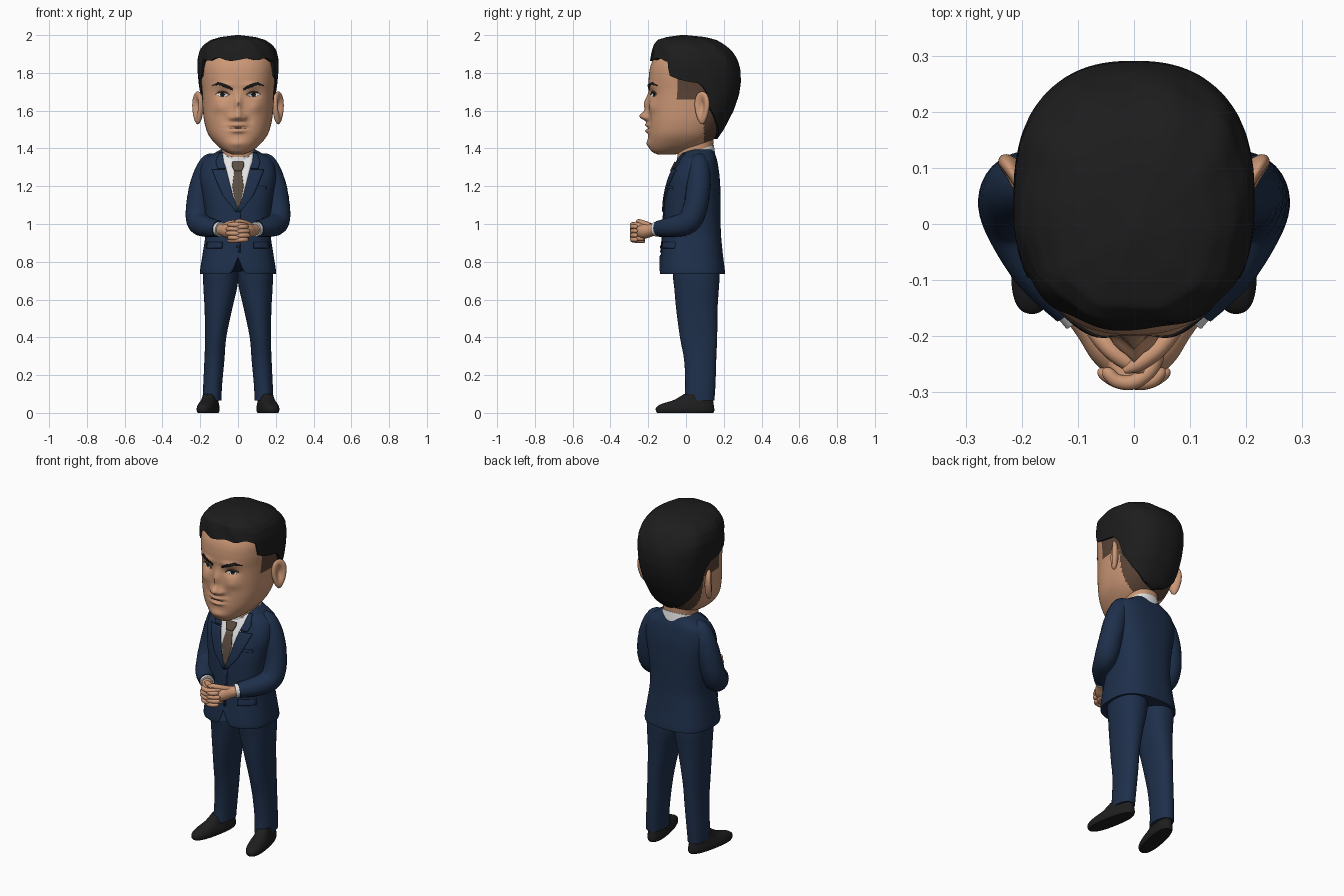
import bpy, bmesh, math
from mathutils import Vector
from mathutils.bvhtree import BVHTree

if "Cube" in bpy.data.objects:
    bpy.data.objects.remove(bpy.data.objects["Cube"])


def mat(name, r, g, b):
    m = bpy.data.materials.new(name)
    m.diffuse_color = (r, g, b, 1)
    m.use_nodes = True
    m.node_tree.nodes["Principled BSDF"].inputs["Base Color"].default_value = m.diffuse_color
    return m


SKIN = mat("skin", 0.60, 0.31, 0.18)
HAIR = mat("black hair", 0.012, 0.012, 0.012)
FADE = mat("short side hair", 0.105, 0.058, 0.038)
NAVY = mat("navy cloth", 0.013, 0.029, 0.07)
WHITE = mat("white shirt", 0.78, 0.78, 0.78)
TIE = mat("brown tie", 0.11, 0.075, 0.052)
SHOE = mat("shoe leather", 0.013, 0.013, 0.014)


def make(name, verts, faces, *mats, angle=50, fix=True):
    me = bpy.data.meshes.new(name)
    me.from_pydata(verts, [], faces)
    for m in mats:
        me.materials.append(m)
    if fix:
        bm = bmesh.new()
        bm.from_mesh(me)
        bmesh.ops.recalc_face_normals(bm, faces=bm.faces)
        bm.to_mesh(me)
        bm.free()
    for p in me.polygons:
        p.use_smooth = True
    me.set_sharp_from_angle(angle=math.radians(angle))
    ob = bpy.data.objects.new(name, me)
    bpy.context.collection.objects.link(ob)
    return ob


def spline(rows, k):
    """Catmull-Rom through tuples, k steps per span."""
    out = []
    for i in range(len(rows) - 1):
        p0, p1, p2, p3 = (rows[max(0, min(len(rows) - 1, i + d))] for d in (-1, 0, 1, 2))
        for s in range(k):
            t = s / k
            out.append([0.5 * (2 * b + (c - a) * t + (2 * a - 5 * b + 4 * c - d) * t * t
                               + (3 * b - a - 3 * c + d) * t ** 3)
                        for a, b, c, d in zip(p0, p1, p2, p3)])
    return out + [list(rows[-1])]


def lerp_rows(rows, u):
    """Linear lookup by first column."""
    for a, b in zip(rows, rows[1:]):
        if u <= b[0]:
            t = max(0, (u - a[0]) / (b[0] - a[0]))
            return [x + (y - x) * t for x, y in zip(a, b)]
    return list(rows[-1])


def oval(phi, n):
    """Superellipse direction, phi = 0 faces -y."""
    s, c = math.sin(phi), math.cos(phi)
    return (math.copysign(abs(s) ** (2 / n), s), -math.copysign(abs(c) ** (2 / n), c))


def skin_grid(rows, seg):
    f = [(r * seg + i, r * seg + (i + 1) % seg, (r + 1) * seg + (i + 1) % seg, (r + 1) * seg + i)
         for r in range(rows - 1) for i in range(seg)]
    return f + [tuple(range(seg)), tuple(range((rows - 1) * seg, rows * seg))]


def loft(name, rings, *mats, n=2.3, seg=48, k=4, warp=None, angle=50):
    """Rings are (z, x_centre, half_width, y_front, y_back)."""
    rows, v = spline(rings, k), []
    for z, cx, rx, yf, yb in rows:
        for i in range(seg):
            ox, oy = oval(2 * math.pi * i / seg, n)
            p = (cx + rx * ox, (yf + yb) / 2 + (yb - yf) / 2 * oy, z)
            v.append(warp(*p) if warp else p)
    return make(name, v, skin_grid(len(rows), seg), *mats, angle=angle)


def tube(name, pts, m, res=6):
    """Round tube through (x, y, z, radius)."""
    rows, v, seg = spline(pts, res), [], 16
    for i, r in enumerate(rows):
        d = Vector(rows[min(i + 1, len(rows) - 1)][:3]) - Vector(rows[max(i - 1, 0)][:3])
        q = d.to_track_quat('Z', 'Y')
        for j in range(seg):
            a = 2 * math.pi * j / seg
            v.append(Vector(r[:3]) + q @ Vector((math.cos(a), math.sin(a), 0)) * r[3])
    return make(name, v, skin_grid(len(rows), seg), m, angle=60)


def bvh_of(ob):
    return BVHTree.FromPolygons([v.co for v in ob.data.vertices],
                                [tuple(p.vertices) for p in ob.data.polygons])


def patch(name, rows, m, tree, off, axis='z', s=1, nu=4, nv=8):
    """Plate laid on the front of a surface; rows are (u, low, high) along z or x."""
    fine = []
    for a, b in zip(rows, rows[1:]):
        fine += [[x + (y - x) * t / nu for x, y in zip(a, b)] for t in range(nu)]
    fine.append(rows[-1])
    v = []
    for u, lo, hi in fine:
        for j in range(nv + 1):
            w = lo + (hi - lo) * j / nv
            x, z = (s * w, u) if axis == 'z' else (s * u, w)
            hit = tree.ray_cast(Vector((x, -1, z)), Vector((0, 1, 0)))[0]
            v.append((x, (hit.y if hit else 0.03) - off, z))
    f, w = [], nv + 1
    for i in range(len(fine) - 1):
        for j in range(nv):
            q = (i * w + j, i * w + j + 1, (i + 1) * w + j + 1, (i + 1) * w + j)
            f.append(q if (axis == 'z') == (s > 0) else q[::-1])
    ob = make(name, v, f, m, fix=False)
    mod = ob.modifiers.new("thickness", 'SOLIDIFY')
    mod.thickness, mod.offset = min(off + 0.002, 0.009), -1


# Head, sculpted by soft bumps: (x, z, width, height, push forward)
BUMPS = [(0, 1.57, .021, .024, .045), (0, 1.635, .017, .045, .026), (.03, 1.562, .014, .014, .02),
         (.08, 1.685, .034, .018, -.02), (.075, 1.735, .045, .014, .010), (.095, 1.62, .035, .03, .010),
         (0, 1.524, .04, .010, .018), (0, 1.492, .034, .010, .017), (0, 1.508, .05, .004, -.006),
         (0, 1.425, .045, .022, .012), (.06, 1.545, .02, .03, -.006)]


def sculpt(x, y, z):
    w = max(0, min(1, (-y - 0.02) / 0.08))
    for bx, bz, sx, sz, h in BUMPS:
        for s in ((1, -1) if bx else (1,)):
            y -= w * h * math.exp(-((x - s * bx) / sx) ** 2 - ((z - bz) / sz) ** 2)
    return (x, y, z)


head = loft("head", [(1.368, 0, .03, -.15, -.06), (1.385, 0, .07, -.182, .02), (1.42, 0, .115, -.196, .11),
                     (1.47, 0, .155, -.2, .165), (1.53, 0, .176, -.2, .205), (1.6, 0, .186, -.198, .235),
                     (1.7, 0, .193, -.196, .265), (1.78, 0, .2, -.197, .27), (1.85, 0, .196, -.183, .255),
                     (1.91, 0, .165, -.14, .2), (1.95, 0, .08, -.06, .12)],
            SKIN, FADE, n=2.35, seg=128, k=10, warp=sculpt, angle=80)
for p in head.data.polygons:
    c = p.center
    if (c.z > 1.655 and c.y > -.045) or (c.y > .095 and c.z > 1.43):
        p.material_index = 1
face = bvh_of(head)
loft("neck", [(1.25, 0, .09, -.045, .14), (1.35, 0, .088, -.045, .14), (1.5, 0, .095, -.05, .15)], SKIN)

# Hair shell with a hairline that varies around the head
HAIRLINE = [(0, 1.868), (.55, 1.875), (1.0, 1.865), (1.09, 1.785), (1.3, 1.765), (1.63, 1.745), (1.78, 1.7),
            (1.93, 1.61), (2.25, 1.54), (2.7, 1.475), (3.15, 1.45)]
SHAPE = [(1.42, .12, -.1, .145), (1.5, .165, -.15, .2), (1.6, .194, -.19, .252), (1.68, .203, -.2, .28),
         (1.75, .209, -.2, .291), (1.82, .215, -.2, .288), (1.87, .214, -.188, .272), (1.92, .2, -.18, .24),
         (1.95, .178, -.172, .205), (1.975, .14, -.15, .16), (1.99, .09, -.1, .1), (2.0, .01, -.03, .0)]
SEG, ROWS, verts = 144, 36, []
for r in range(-1, ROWS):
    for i in range(SEG):
        phi = 2 * math.pi * i / SEG
        d = min(phi, 2 * math.pi - phi)
        low = lerp_rows(HAIRLINE, d)[1] + (.006 * math.sin(phi * 11) if d < 1 else 0)
        z = low + (2.0 - low) * math.sin(max(r, 0) / (ROWS - 1) * math.pi / 2)
        _, rx, yf, yb = lerp_rows(SHAPE, z)
        top = max(0, min(1, (z - 1.84) / .06))
        g = 1 + .016 * top * math.sin(phi * 10 + z * 25) if r >= 0 else .86
        ox, oy = oval(phi, 2.45)
        verts.append((rx * ox * g, (yf + yb) / 2 + (yb - yf) / 2 * oy * g, z))
make("hair", verts, skin_grid(ROWS + 1, SEG), HAIR, angle=60)

# Face details and ears
patch("mouth_line", [(-.042, 1.506, 1.507), (0, 1.507, 1.511), (.042, 1.506, 1.507)], FADE, face, .002, 'x')
for s in (1, -1):
    patch("eyebrow", [(.03, 1.707, 1.718), (.065, 1.722, 1.741), (.105, 1.736, 1.752), (.137, 1.731, 1.734)],
          HAIR, face, .004, 'x', s)
    patch("eye_white", [(.05, 1.682, 1.684), (.065, 1.676, 1.693), (.085, 1.675, 1.696), (.105, 1.68, 1.693),
                        (.117, 1.686, 1.688)], WHITE, face, .003, 'x', s)
    patch("iris", [(.071, 1.683, 1.688), (.076, 1.677, 1.694), (.083, 1.676, 1.696), (.09, 1.677, 1.694),
                   (.095, 1.683, 1.688)], HAIR, face, .005, 'x', s)
    patch("eyelid", [(.047, 1.682, 1.686), (.065, 1.692, 1.698), (.085, 1.695, 1.701), (.105, 1.692, 1.698),
                     (.12, 1.686, 1.69)], FADE, face, .006, 'x', s)
    bm = bmesh.new()
    bmesh.ops.create_uvsphere(bm, u_segments=32, v_segments=24, radius=1)
    for v in bm.verts:
        x, y, z = v.co
        dent = 1 - 1.3 * math.exp(-((y / .5) ** 2 + ((z - .1) / .6) ** 2)) if x > 0 else 1
        x, y, z = .024 * x * dent, .052 * y * (.82 + .22 * z), .087 * z
        a = -.55
        v.co = (s * (.213 + x * math.cos(a) - y * math.sin(a)), .085 + x * math.sin(a) + y * math.cos(a), 1.615 + z)
    me = bpy.data.meshes.new("ear")
    bm.to_mesh(me)
    bm.free()
    ear = make("ear", [v.co[:] for v in me.vertices], [tuple(p.vertices) for p in me.polygons], SKIN, angle=180)
    bpy.data.meshes.remove(me)


# Jacket body with a notch in the front hem
def hem(x, y, z):
    if z < .84 and y < 0:
        z += (.84 - z) * .85 * math.exp(-(x / .022) ** 2)
    return (x, y, z)


jacket = loft("jacket_body", [(1.395, 0, .09, 0, .145), (1.375, 0, .125, -.02, .152), (1.335, 0, .185, -.045, .165),
                              (1.25, 0, .203, -.085, .178), (1.15, 0, .188, -.11, .183), (1.05, 0, .175, -.118, .183),
                              (.95, 0, .172, -.122, .185), (.85, 0, .186, -.132, .194), (.76, 0, .2, -.14, .205),
                              (.735, 0, .2, -.138, .206)], NAVY, n=2.6, seg=96, k=6, warp=hem)
chest = bvh_of(jacket)
patch("shirt_front", [(1.07, -.004, .004), (1.15, -.03, .03), (1.24, -.053, .053), (1.33, -.08, .08),
                      (1.375, -.088, .088)], WHITE, chest, .003)
patch("tie", [(1.075, -.008, .008), (1.2, -.03, .03), (1.285, -.018, .018)], TIE, chest, .008)
patch("tie_knot", [(1.283, -.02, .02), (1.31, -.032, .032), (1.33, -.03, .03)], TIE, chest, .013)
patch("breast_pocket", [(1.185, .1, .15), (1.2, .1, .15)], NAVY, chest, .005)
patch("front_edge", [(.85, .0, .012), (1.08, .0, .012)], NAVY, chest, .005)
patch("jacket_button", [(.873, -.006, .006), (.88, -.009, .009), (.887, -.006, .006)], SHOE, chest, .009)
loft("shirt_collar", [(1.31, 0, .104, -.055, .158), (1.35, 0, .1, -.05, .153), (1.388, 0, .094, -.048, .147)],
     WHITE, warp=lambda x, y, z: (x, y, z + (y - .055) * .33))

for s in (1, -1):
    for part, rows in (("lapel", [(1.065, -.004, .012), (1.15, .027, .08), (1.24, .05, .12), (1.288, .062, .138)]),
                       ("jacket_collar", [(1.294, .063, .108), (1.33, .076, .118), (1.378, .083, .1)])):
        patch(part, rows, NAVY, chest, .010, 'z', s)
    patch("pocket_flap", [(.872, .085, .168), (.905, .085, .165)], NAVY, chest, .008, 'z', s)

    # Bent sleeves, cuffs and interlaced hands
    def arm(name, pts, m):
        return tube(name, [(s * x, y, z, r) for x, y, z, r in pts], m)

    arm("sleeve", [(.11, .07, 1.345, .03), (.15, .07, 1.318, .053), (.188, .068, 1.22, .063), (.211, .05, 1.09, .065),
                   (.207, .01, 1.01, .063), (.165, -.075, .985, .054), (.105, -.145, .975, .043)], NAVY)
    arm("shirt_cuff", [(.125, -.125, .977, .036), (.092, -.16, .972, .039)], WHITE)
    arm("palm", [(.11, -.14, .973, .028), (.075, -.18, .968, .033), (.045, -.215, .963, .04),
                 (.022, -.245, .958, .034), (.012, -.255, .956, .015)], SKIN)
    for i in range(4):
        z = .918 + i * .023 + (.006 if s > 0 else -.005)
        reach = .05 if i in (1, 2) else .042
        arm("finger", [(.045, -.22, z, .013), (.03, -.258, z, .014), (.0, -.281, z + .003, .0135),
                       (-.03, -.28, z + .004, .0125), (-reach - .005, -.265, z + .004, .011),
                       (-reach - .012, -.258, z + .004, .003)], SKIN)
    arm("thumb", [(.07, -.19, .99, .016), (.04, -.225, 1.003, .016), (.005, -.25, 1.008 + s * .004, .014),
                  (-.018, -.262, 1.008 + s * .004, .005)], SKIN)

    # Trouser legs
    loft("trouser_leg", [(z, s * cx, rx, yf, yb) for z, cx, rx, yf, yb in (
        (.83, .09, .09, -.07, .165), (.73, .092, .093, -.07, .177), (.66, .094, .089, -.062, .174),
        (.55, .104, .073, -.052, .167), (.4, .118, .056, -.032, .165), (.28, .125, .053, -.01, .16),
        (.15, .134, .05, -.004, .156), (.065, .138, .05, -.01, .15))], NAVY, n=2.2)

    # Shoes turned slightly outward
    def turn(x, y, z):
        a = s * .19
        return (s * .158 + x * math.cos(a) - y * math.sin(a), -.005 + x * math.sin(a) + y * math.cos(a), z)

    loft("shoe", [(0, 0, .045, -.15, .152), (.012, 0, .05, -.157, .157), (.03, 0, .05, -.154, .156),
                  (.048, 0, .045, -.125, .153), (.068, 0, .04, -.06, .15), (.1, 0, .036, -.005, .14)],
         SHOE, n=2.4, warp=turn)
